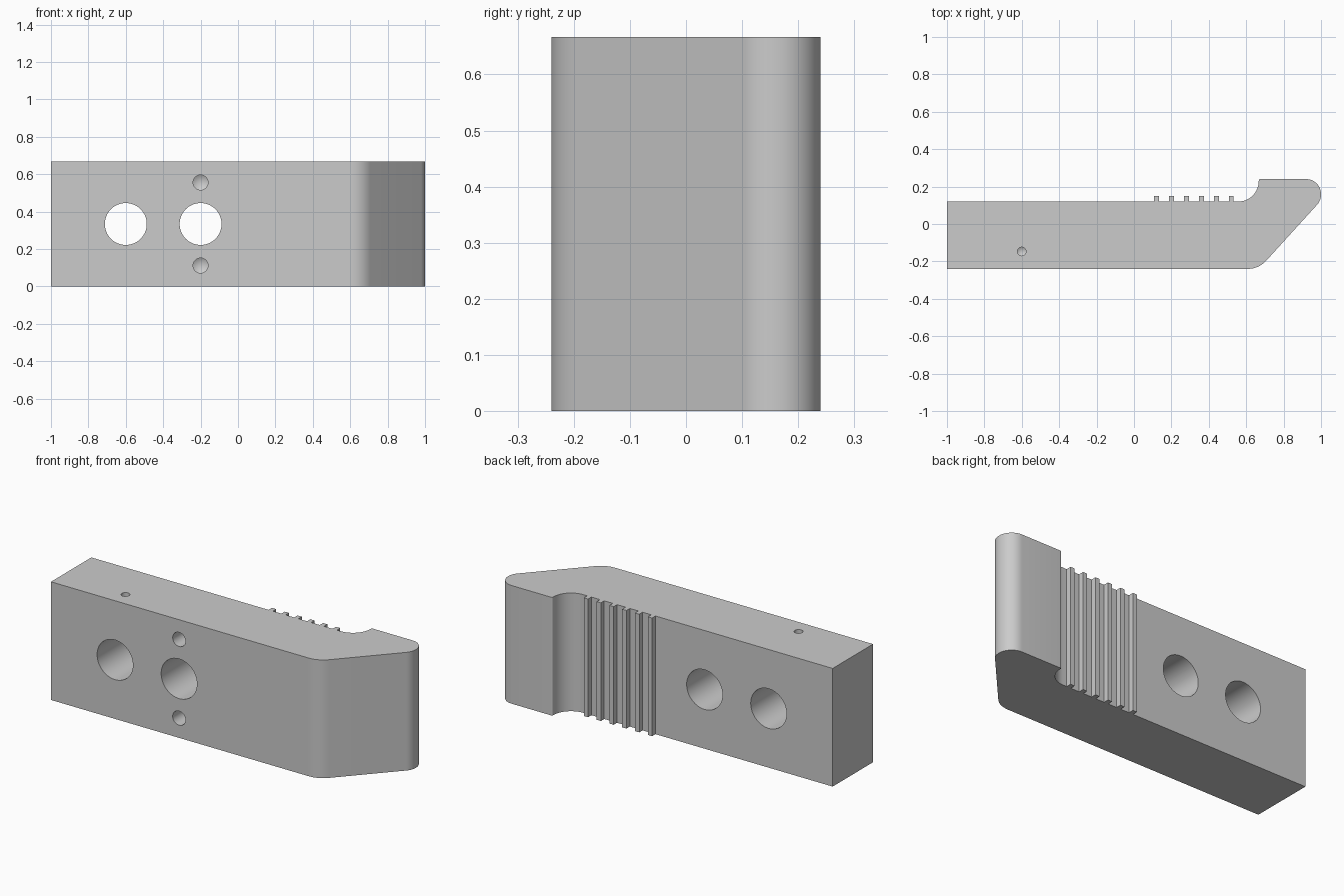
import bpy, bmesh, math
from mathutils import Vector, Matrix

cube = bpy.data.objects.get("Cube")
if cube:
    bpy.data.objects.remove(cube, do_unlink=True)

HEIGHT = 0.667
FRONT, BACK, LIP = -0.24, 0.12, 0.24

grey = bpy.data.materials.new("plain_grey")
grey.use_nodes = True
colour = (0.6, 0.6, 0.6, 1)
grey.diffuse_color = colour
grey.node_tree.nodes["Principled BSDF"].inputs["Base Color"].default_value = colour


def add_object(name, bm):
    bmesh.ops.recalc_face_normals(bm, faces=bm.faces)
    mesh = bpy.data.meshes.new(name)
    bm.to_mesh(mesh)
    bm.free()
    mesh.materials.append(grey)
    obj = bpy.data.objects.new(name, mesh)
    bpy.context.collection.objects.link(obj)
    return obj


def rounded(corners, steps=12):
    """Outline points from (x, y, radius) corners, each radius turned into an arc."""
    points = []
    for i, (x, y, r) in enumerate(corners):
        p = Vector((x, y))
        if not r:
            points.append(p)
            continue
        a = (Vector(corners[i - 1][:2]) - p).normalized()
        b = (Vector(corners[(i + 1) % len(corners)][:2]) - p).normalized()
        half = a.angle(b) / 2
        centre = p + (a + b).normalized() * r / math.sin(half)
        start = p + a * r / math.tan(half) - centre
        end = p + b * r / math.tan(half) - centre
        turn = math.atan2(start.x * end.y - start.y * end.x, start.dot(end))
        for k in range(steps + 1):
            points.append(centre + Matrix.Rotation(turn * k / steps, 2) @ start)
    return points


def drill(name, entry, radius, depth, tilt=0.0, tip=0.0, sides=48):
    """Drill-shaped cutter that enters along local -z, with a conical tip."""
    bm = bmesh.new()
    over = 0.05
    bmesh.ops.create_cone(bm, cap_ends=True, segments=sides, radius1=radius, radius2=radius,
                          depth=depth + over,
                          matrix=Matrix.Translation((0, 0, (over - depth) / 2)))
    if tip:
        end = min(bm.faces, key=lambda f: f.calc_center_median().z)
        for v in bmesh.ops.poke(bm, faces=[end])["verts"]:
            v.co.z = -depth - tip
    bm.transform(Matrix.Translation(entry) @ Matrix.Rotation(tilt, 4, 'X'))
    cutter = add_object(name, bm)
    cutter.hide_render = True
    return cutter


# Jaw outline: flat bar, sloped nose, rounded lip, concave step, then grip ridges
outline = [(-1, FRONT, 0), (0.667, FRONT, 0.133), (1, 0.126, 0.08), (1, LIP, 0.0799),
           (0.667, LIP, 0.008), (0.667, BACK, 0.11)]
for i in reversed(range(6)):
    x = 0.12 + 0.08 * i
    for dx, y in ((0.0133, BACK), (0.0133, 0.15), (-0.0133, 0.15), (-0.0133, BACK)):
        outline.append((x + dx, y, 0))
outline.append((-1, BACK, 0))

bm = bmesh.new()
base = bm.faces.new([bm.verts.new((p.x, p.y, 0)) for p in rounded(outline)])
top = bmesh.ops.extrude_face_region(bm, geom=[base], use_keep_orig=True)["geom"]
bmesh.ops.translate(bm, vec=(0, 0, HEIGHT), verts=[g for g in top if isinstance(g, bmesh.types.BMVert)])
jaw = add_object("clamp_jaw", bm)

# Two through bores, two blind holes on the front, one small blind hole on top
middle = HEIGHT / 2
quarter = math.pi / 2
cutters = [drill("bore_cutter", (x, FRONT, middle), 0.112, 0.5, quarter, sides=64) for x in (-0.6, -0.2)]
cutters += [drill("pin_hole_cutter", (-0.2, FRONT, middle + s * 0.222), 0.04, 0.2, quarter, 0.024)
            for s in (-1, 1)]
cutters.append(drill("top_hole_cutter", (-0.6, -0.147, HEIGHT), 0.023, 0.13, 0, 0.014, 32))

bpy.ops.object.select_all(action='DESELECT')
jaw.select_set(True)
bpy.context.view_layer.objects.active = jaw
for cutter in cutters:
    mod = jaw.modifiers.new("hole", 'BOOLEAN')
    mod.operation = 'DIFFERENCE'
    mod.solver = 'EXACT'
    mod.object = cutter
    bpy.ops.object.modifier_apply(modifier=mod.name)
    bpy.data.objects.remove(cutter, do_unlink=True)

bpy.ops.object.shade_smooth_by_angle(angle=math.radians(25))
